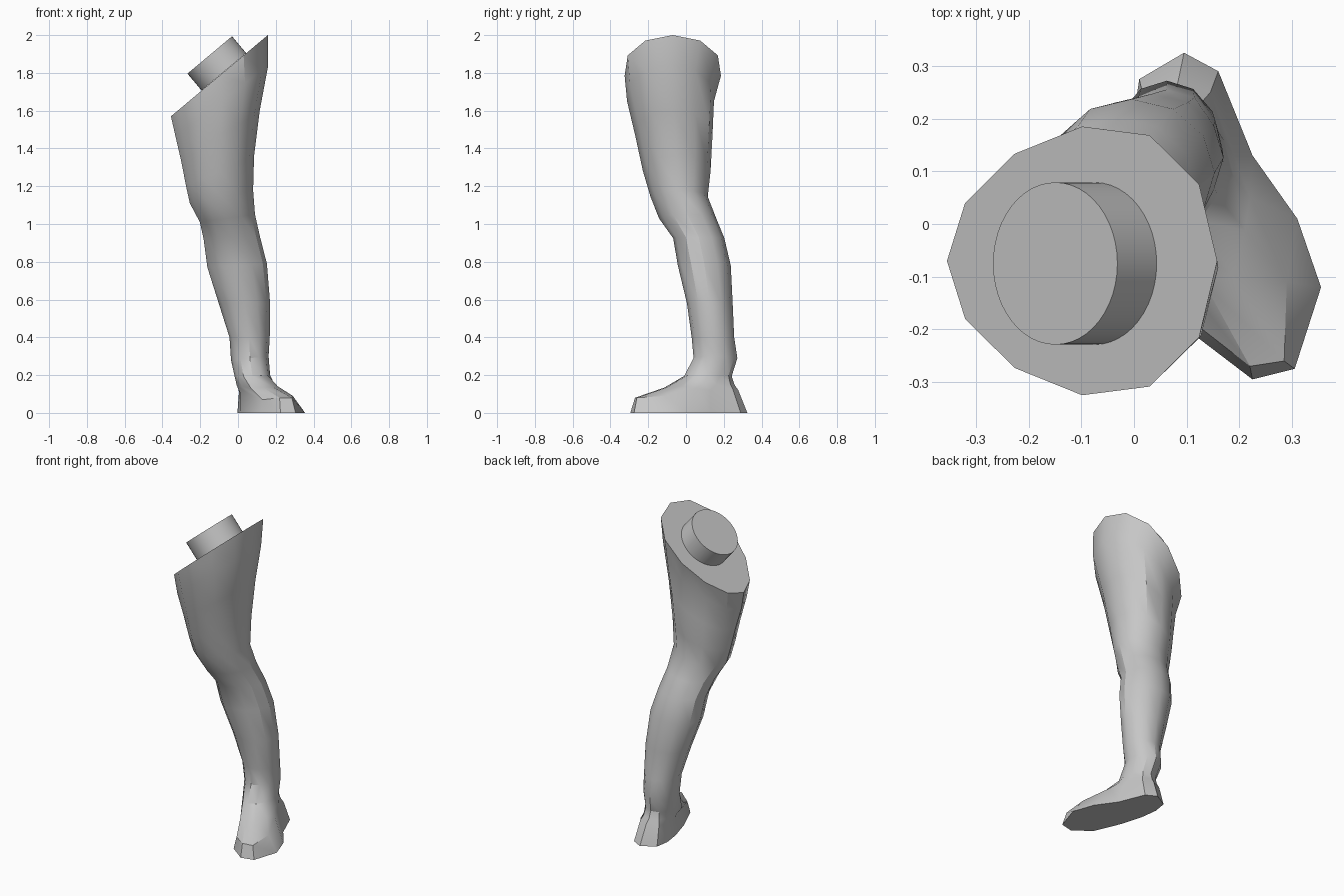
import bpy
import bmesh
from math import cos, sin, pi, radians
from mathutils import Vector, Matrix

if "Cube" in bpy.data.objects:
    bpy.data.objects.remove(bpy.data.objects["Cube"], do_unlink=True)

SIDES = 12

# One plain grey for the whole model
grey = bpy.data.materials.new("plain grey")
grey.use_nodes = True
colour = (0.57, 0.57, 0.57, 1)
grey.diffuse_color = colour
grey.node_tree.nodes["Principled BSDF"].inputs["Base Color"].default_value = colour


def make_object(name, bm, smooth_angle):
    bmesh.ops.recalc_face_normals(bm, faces=bm.faces)
    mesh = bpy.data.meshes.new(name)
    bm.to_mesh(mesh)
    bm.free()
    mesh.materials.append(grey)
    obj = bpy.data.objects.new(name, mesh)
    bpy.context.collection.objects.link(obj)
    bpy.ops.object.select_all(action="DESELECT")
    obj.select_set(True)
    bpy.context.view_layer.objects.active = obj
    bpy.ops.object.shade_smooth_by_angle(angle=radians(smooth_angle))
    return obj


def limb_ring(inner, outer, front, back, taper=0):
    """Tilted oval from inner to outer side; taper narrows the inner side."""
    points = []
    for k in range(SIDES):
        angle = 2 * pi * k / SIDES
        across = (cos(angle) + 1) / 2
        x = inner[0] + (outer[0] - inner[0]) * across
        z = inner[1] + (outer[1] - inner[1]) * across
        depth = sin(angle) * (1 + taper * cos(angle))
        y = (front + back + (back - front) * depth) / 2
        points.append(Vector((x, y, z)))
    return points


def loft(name, rings, smooth_angle):
    bm = bmesh.new()
    loops = [[bm.verts.new(p) for p in ring] for ring in rings]
    for upper, lower in zip(loops, loops[1:]):
        for k in range(SIDES):
            n = (k + 1) % SIDES
            bm.faces.new((upper[k], upper[n], lower[n], lower[k]))
    bm.faces.new(loops[0])
    bm.faces.new(loops[-1])
    return make_object(name, bm, smooth_angle)


# Thigh, knee, calf and ankle: inner (x, z), outer (x, z), front y, back y, taper
limb = [limb_ring(*section) for section in (
    ((-.355, 1.57), (.158, 2.0), -.325, .185, .16),
    ((-.33, 1.46), (.16, 1.84), -.312, .148, .16),
    ((-.3, 1.33), (.115, 1.6), -.268, .14, .12),
    ((-.275, 1.2), (.085, 1.36), -.228, .13, .08),
    ((-.255, 1.11), (.08, 1.18), -.188, .115),
    ((-.202, 1.01), (.09, 1.05), -.143, .16),
    ((-.182, .92), (.117, .93), -.068, .203),
    ((-.162, .77), (.153, .79), -.043, .237),
    ((-.102, .58), (.17, .58), .005, .247),
    ((-.045, .4), (.168, .4), .03, .255),
    ((-.037, .28), (.162, .3), .04, .272),
    ((-.017, .19), (.17, .2), -.01, .242),
)]

# Foot: upper edge, then the flat sole, both starting at the outer side
foot_top = [Vector(p) for p in (
    (.22, .05, .13), (.19, .13, .12), (.145, .25, .12), (.085, .277, .12),
    (.017, .245, .12), (.005, .18, .11), (.01, .09, .11), (.06, -.04, .1),
    (.13, -.2, .07), (.22, -.27, .08), (.285, -.26, .08), (.29, -.11, .09))]
sole = [Vector((x, y, 0)) for x, y in (
    (.31, .01), (.225, .13), (.16, .29), (.095, .325),
    (.01, .275), (-.003, .19), (.01, .09), (.05, -.05),
    (.12, -.215), (.225, -.295), (.305, -.275), (.355, -.12))]

# The instep dips between the ankle and the upper edge of the foot
instep = [a.lerp(b, 0.4) - Vector((0, 0, 0.015)) for a, b in zip(limb[-1], foot_top)]

loft("leg", limb + [instep, foot_top, sole], 32)

# Round joint peg standing square on the slanted cut at the hip
cut = limb[0]
slope = (cut[0] - cut[SIDES // 2]).normalized()
normal = Vector((-slope.z, 0, slope.x))
base = Vector((-.075, -.075, 1.806))
height = 0.116
bm = bmesh.new()
bmesh.ops.create_cone(bm, cap_ends=True, segments=48, radius1=.154, radius2=.154, depth=height)
turn = normal.to_track_quat("Z", "Y").to_matrix().to_4x4()
bm.transform(Matrix.Translation(base + normal * height / 2) @ turn)
make_object("hip_peg", bm, 30)
